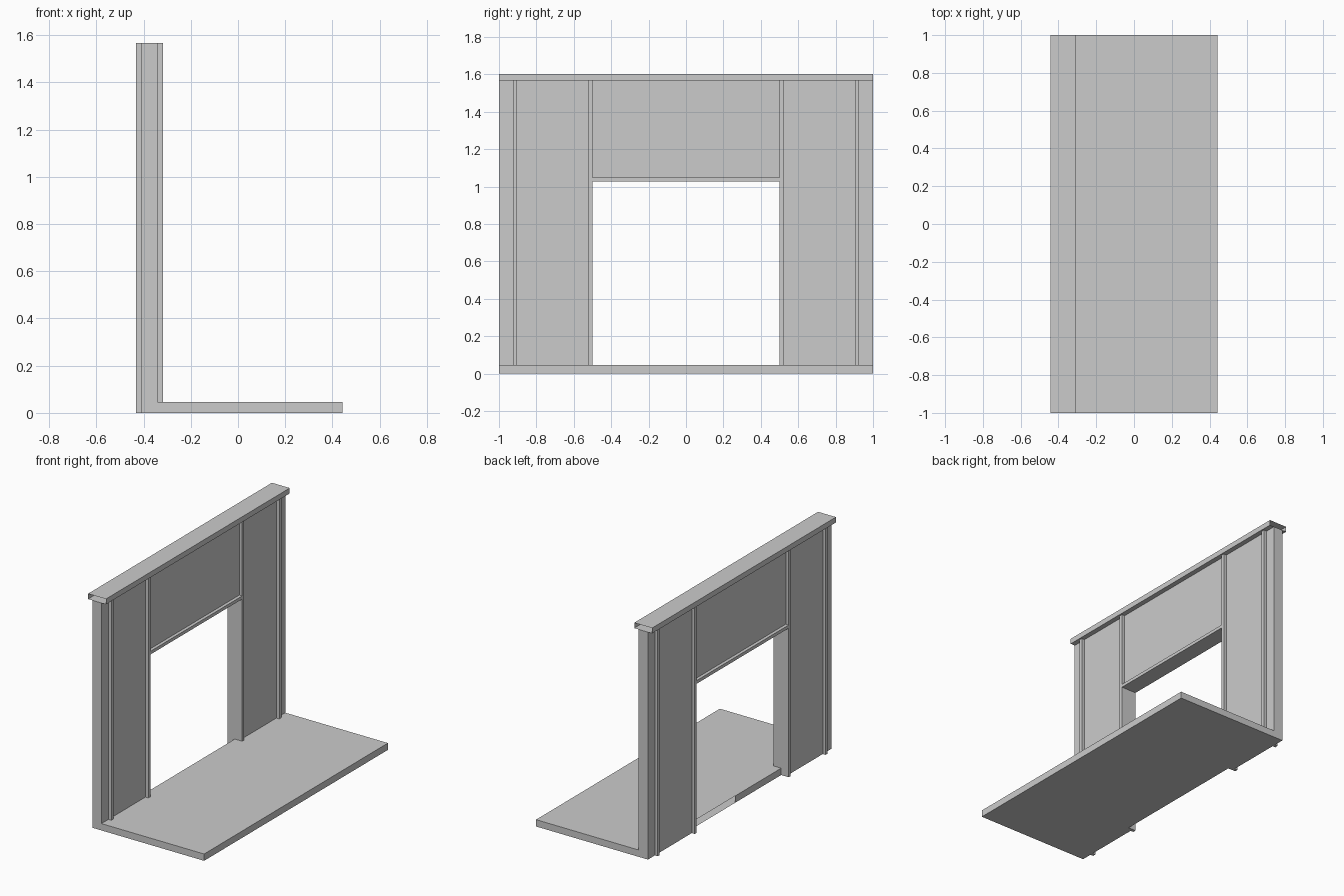
import bpy, bmesh

if "Cube" in bpy.data.objects:
    bpy.data.objects.remove(bpy.data.objects["Cube"])


def box(name, x, y, z, drop=None, cut_y=None):
    """Box from (min, max) ranges; drop(face) marks faces left open."""
    bm = bmesh.new()
    bmesh.ops.create_cube(bm, size=1)
    for v in bm.verts:
        v.co = [r[0] if c < 0 else r[1] for c, r in zip(v.co, (x, y, z))]
    if cut_y is not None:
        bmesh.ops.bisect_plane(bm, geom=bm.verts[:] + bm.edges[:] + bm.faces[:],
                               plane_co=(0, cut_y, 0), plane_no=(0, 1, 0))
    bm.normal_update()
    if drop:
        bmesh.ops.delete(bm, geom=[f for f in bm.faces if drop(f)], context='FACES')
    mesh = bpy.data.meshes.new(name)
    bm.to_mesh(mesh)
    bm.free()
    obj = bpy.data.objects.new(name, mesh)
    bpy.context.collection.objects.link(obj)
    return obj


PANEL = (-0.41, -0.34)      # wall thickness
TRIM = (-0.432, -0.318)     # battens stand proud on both sides
TOP = 1.566

# Floor slab, with part of its rear edge left open
box("floor", (-0.375, 0.442), (-1, 1), (0, 0.047), cut_y=0,
    drop=lambda f: f.normal.x < -0.9 and f.calc_center_median().y > 0)

# Side wall panels and their vertical battens
for side, s in (("left", -1), ("right", 1)):
    span = lambda a, b: tuple(sorted((s * a, s * b)))
    box(side + "_wall_panel", PANEL, span(0.51, 1), (0, TOP))
    box(side + "_door_post", TRIM, span(0.5, 0.522), (0, TOP))
    box(side + "_outer_batten", TRIM, span(0.903, 0.925), (0, TOP))

# Panel above the doorway and the lintel strip
box("header_panel", PANEL, (-0.5, 0.5), (1.04, TOP))
box("door_lintel", TRIM, (-0.5, 0.5), (1.026, 1.048), drop=lambda f: abs(f.normal.y) > 0.9)

# Top rail with open ends
box("top_rail", (-0.442, -0.306), (-1, 1), (TOP, 1.603),
    drop=lambda f: abs(f.normal.y) > 0.9)
